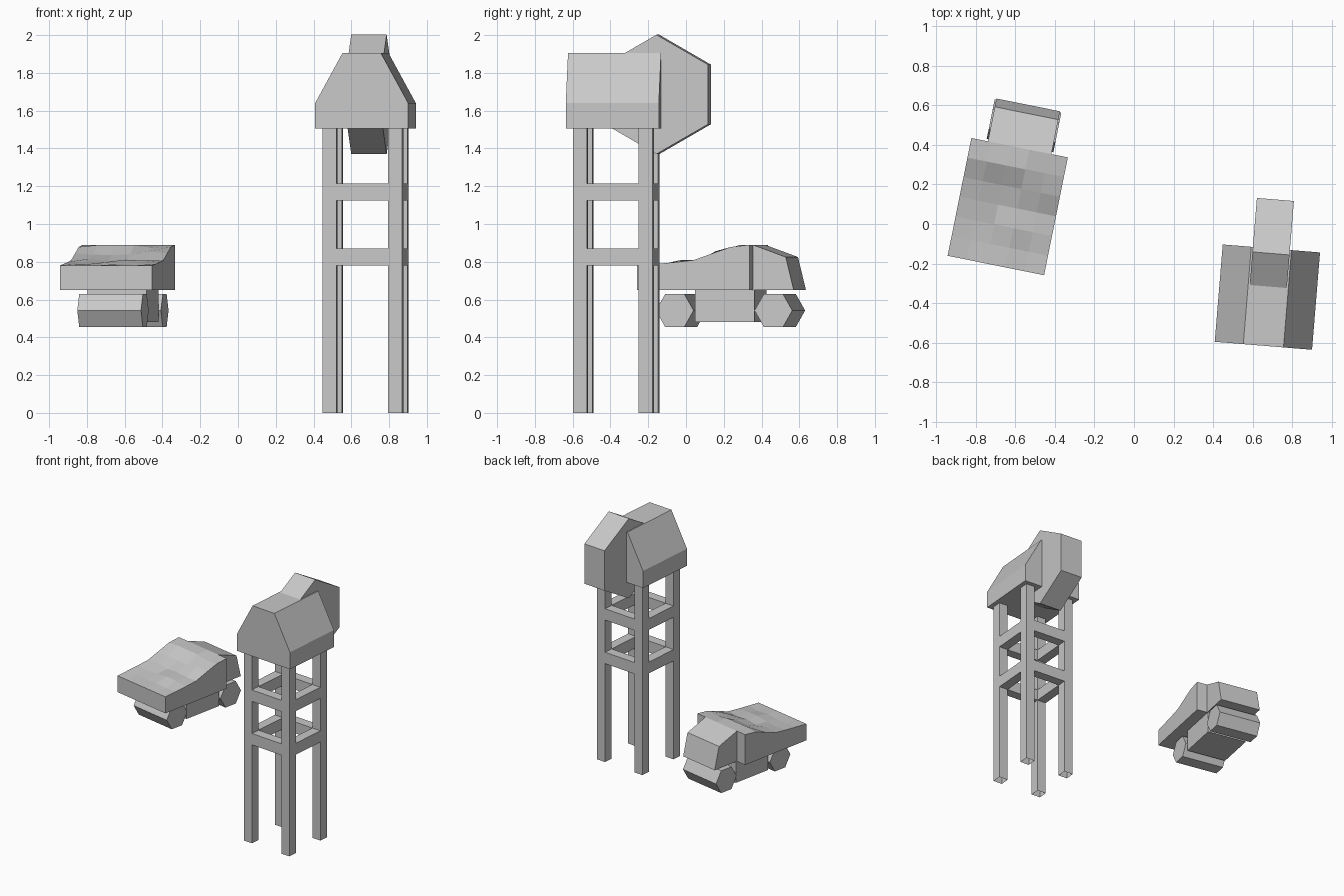
import bpy
import bmesh
import math
import random
from mathutils import Matrix

cube = bpy.data.objects.get("Cube")
if cube:
    bpy.data.objects.remove(cube, do_unlink=True)

random.seed(4)
GREY = (0.58, 0.58, 0.58, 1)
grey = bpy.data.materials.new("plain_grey")
grey.use_nodes = True
grey.diffuse_color = GREY
grey.node_tree.nodes["Principled BSDF"].inputs["Base Color"].default_value = GREY

# Each structure has its own placement and turn
TOWER = Matrix.Translation((0.675, -0.37, 0)) @ Matrix.Rotation(math.radians(-4.7), 4, "Z")
TRUCK = Matrix.Translation((-0.639, 0.088, 0)) @ Matrix.Rotation(math.radians(-11.4), 4, "Z")


def finish(name, bm, frame):
    bmesh.ops.recalc_face_normals(bm, faces=bm.faces)
    mesh = bpy.data.meshes.new(name)
    bm.to_mesh(mesh)
    bm.free()
    mesh.materials.append(grey)
    obj = bpy.data.objects.new(name, mesh)
    obj.matrix_world = frame
    bpy.context.collection.objects.link(obj)
    return obj


def prism(name, frame, profile, axis, start, end):
    """Extrude a profile along x (profile is y, z) or y (profile is x, z)."""
    bm = bmesh.new()
    if axis == "x":
        points, step = [(start, u, v) for u, v in profile], (end - start, 0, 0)
    else:
        points, step = [(u, start, v) for u, v in profile], (0, end - start, 0)
    face = bm.faces.new([bm.verts.new(p) for p in points])
    new = bmesh.ops.extrude_face_region(bm, geom=[face], use_keep_orig=True)["geom"]
    moved = [g for g in new if isinstance(g, bmesh.types.BMVert)]
    bmesh.ops.translate(bm, verts=moved, vec=step)
    return finish(name, bm, frame)


def box(name, frame, x, y, z, open_bottom=False):
    bm = bmesh.new()
    bmesh.ops.create_cube(bm, size=1)
    for v in bm.verts:
        v.co = [lim[0] if c < 0 else lim[1] for c, lim in zip(v.co, (x, y, z))]
    if open_bottom:
        base = [f for f in bm.faces if all(v.co.z <= z[0] for v in f.verts)]
        bmesh.ops.delete(bm, geom=base, context="FACES")
    return finish(name, bm, frame)


def hexagon(y, z, radius, turn):
    return [(y + radius * math.cos(turn + i * math.pi / 3),
             z + radius * math.sin(turn + i * math.pi / 3)) for i in range(6)]


# Tower legs and two rings of cross rails
OUT, THICK = 0.212, 0.075
INNER = OUT - THICK
for sx, side in ((-1, "right"), (1, "left")):
    xs = sorted((sx * OUT, sx * INNER))
    for sy, end in ((-1, "front"), (1, "back")):
        ys = sorted((sy * OUT, sy * INNER))
        box(f"{end}_{side}_leg", TOWER, xs, ys, (0, 1.51), True)
for level, z in (("lower", (0.78, 0.87)), ("upper", (1.125, 1.215))):
    for s, side, end in ((-1, "right", "front"), (1, "left", "back")):
        span = sorted((s * OUT, s * INNER))
        box(f"{level}_{end}_rail", TOWER, (-INNER, INNER), span, z)
        box(f"{level}_{side}_rail", TOWER, span, (-INNER, INNER), z)

# Tower head house and the big winding wheel behind it
half = [(0.247, 1.505), (0.247, 1.64), (0.102, 1.905)]
house = half + [(-x, z) for x, z in reversed(half)]
prism("head_house", TOWER, house, "y", -0.247, 0.247)
prism("winding_wheel", TOWER, hexagon(0.222, 1.686, 0.316, math.pi / 2),
      "x", -0.094, 0.094)

# Truck chassis, wheels and cab
box("chassis", TRUCK, (-0.16, 0.16), (-0.01, 0.312), (0.48, 0.65))
for name, y in (("rear_wheels", -0.116), ("front_wheels", 0.417)):
    prism(name, TRUCK, hexagon(y, 0.542, 0.102, 0), "x", -0.172, 0.172)
cab = [(0.304, 0.65), (0.304, 0.89), (0.482, 0.825), (0.525, 0.65)]
prism("cab", TRUCK, cab, "x", -0.164, 0.164)

# Truck bed with a sloping, uneven load
RIM = [(-0.304, 0.78), (-0.01, 0.805), (0.2, 0.878), (0.304, 0.89)]


def rim_height(y):
    for (y0, z0), (y1, z1) in zip(RIM, RIM[1:]):
        if y <= y1 + 1e-5:
            return z0 + (z1 - z0) * (y - y0) / (y1 - y0)
    return RIM[-1][1]


bm = bmesh.new()
bmesh.ops.create_grid(bm, x_segments=5, y_segments=6, size=0.5)
for v in bm.verts:
    inside = not v.is_boundary
    v.co.x *= 0.498
    v.co.y *= 0.608
    v.co.z = rim_height(v.co.y)
    if inside:
        v.co.z += random.uniform(-0.01, 0.014)
rim = [e for e in bm.edges if e.is_boundary]
new = bmesh.ops.extrude_edge_only(bm, edges=rim)["geom"]
for g in new:
    if isinstance(g, bmesh.types.BMVert):
        g.co.z = 0.65
bmesh.ops.holes_fill(bm, edges=[e for e in bm.edges if e.is_boundary], sides=0)
finish("loaded_bed", bm, TRUCK)
